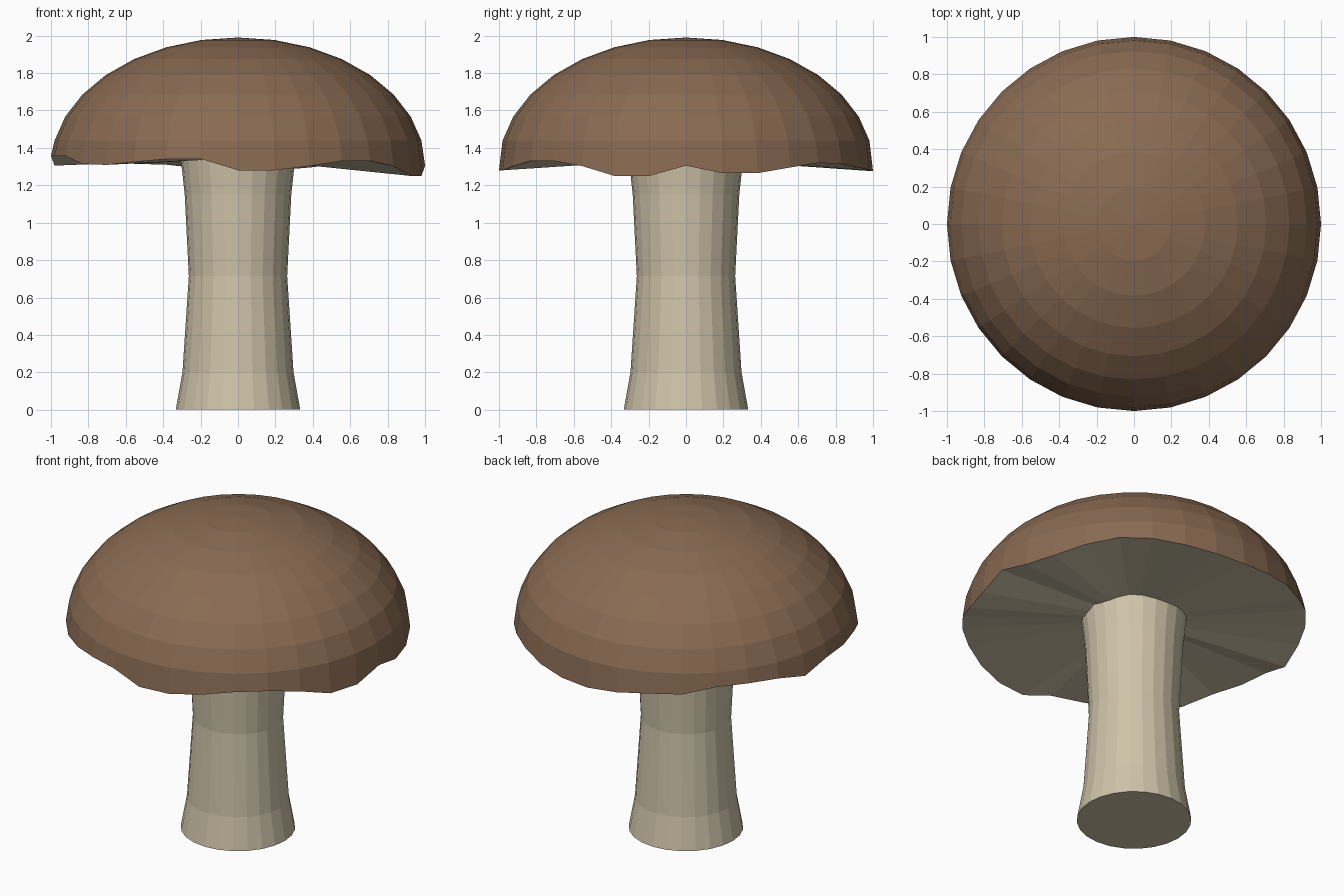
import bpy, bmesh
from math import sin, cos, pi

if "Cube" in bpy.data.objects:
    bpy.data.objects.remove(bpy.data.objects["Cube"])


def material(name, rgb):
    m = bpy.data.materials.new(name)
    m.diffuse_color = (*rgb, 1)
    m.use_nodes = True
    m.node_tree.nodes["Principled BSDF"].inputs["Base Color"].default_value = m.diffuse_color
    return m


def ring(bm, r, heights):
    n = len(heights)
    return [bm.verts.new((r * cos(2 * pi * i / n), r * sin(2 * pi * i / n), z))
            for i, z in enumerate(heights)]


def bridge(bm, low, high):
    n = len(low)
    return [bm.faces.new((low[i], low[(i + 1) % n], high[(i + 1) % n], high[i]))
            for i in range(n)]


def fan(bm, loop, z, up):
    tip, n = bm.verts.new((0, 0, z)), len(loop)
    out = []
    for i in range(n):
        a, b = loop[i], loop[(i + 1) % n]
        out.append(bm.faces.new((a, b, tip) if up else (b, a, tip)))
    return out


def finish(bm, name, mats):
    mesh = bpy.data.meshes.new(name)
    bm.to_mesh(mesh)
    bm.free()
    for m in mats:
        mesh.materials.append(m)
    obj = bpy.data.objects.new(name, mesh)
    bpy.context.collection.objects.link(obj)


brown = material("cap_brown", (0.25, 0.145, 0.085))
cream = material("stem_cream", (0.62, 0.55, 0.40))

# Cap: squashed half sphere with an uneven rim, closed by shallow gills
rim = [1.305, 1.265, 1.265, 1.295, 1.32, 1.315, 1.295, 1.28,
       1.275, 1.29, 1.31, 1.315, 1.355, 1.355, 1.345, 1.305,
       1.357, 1.357, 1.357, 1.314, 1.309, 1.325, 1.34, 1.34,
       1.28, 1.28, 1.303, 1.33, 1.33, 1.303, 1.25, 1.25]
bm = bmesh.new()
edge = loop = ring(bm, 1.0, rim)
for k in range(1, 8):
    a = k * pi / 16
    upper = ring(bm, cos(a), [1.305 + 0.685 * sin(a)] * 32)
    bridge(bm, loop, upper)
    loop = upper
fan(bm, loop, 1.99, True)
for f in fan(bm, edge, 1.345, False):
    f.material_index = 1
finish(bm, "cap", [brown, cream])

# Stem: waisted column
bm = bmesh.new()
loops = [ring(bm, r, [z] * 24) for r, z in
         [(0.333, 0), (0.297, 0.2), (0.263, 0.715), (0.285, 1.15), (0.31, 1.38)]]
for low, high in zip(loops, loops[1:]):
    bridge(bm, low, high)
bm.faces.new(loops[0][::-1])
bm.faces.new(loops[-1])
finish(bm, "stem", [cream])
